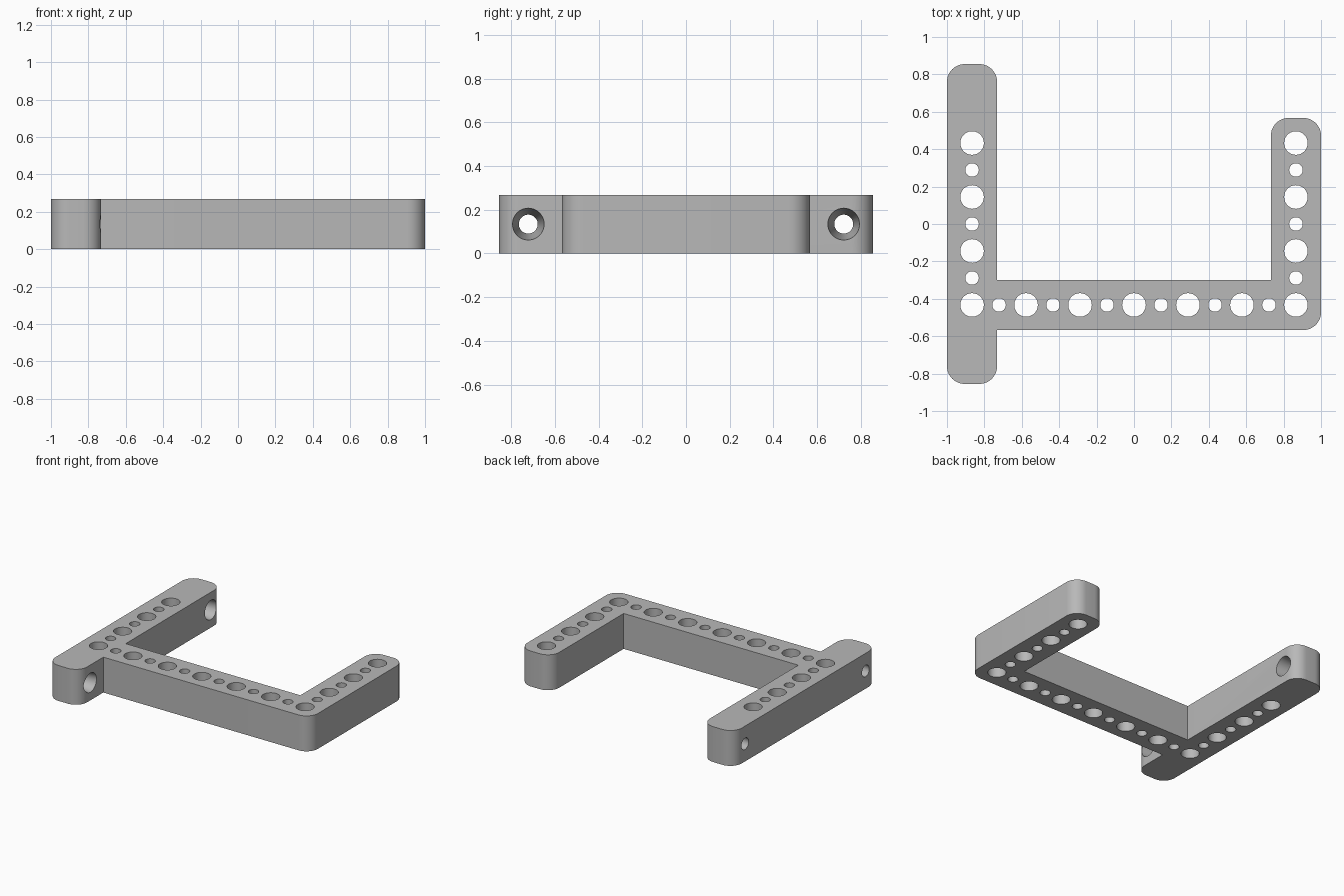
import bpy, bmesh, math
from mathutils import Matrix, Vector

cube = bpy.data.objects.get("Cube")
if cube:
    bpy.data.objects.remove(cube, do_unlink=True)

STEP = 0.1443          # hole pitch
HALF = 0.134           # half the bar width
HEIGHT = 2 * HALF
ARM_X = 6 * STEP       # centre lines of the two arms
ROW_Y = 3 * STEP       # first and last hole rows
END_Y = 0.855          # ends of the long arm
CORNER = 0.095

grey = bpy.data.materials.new("Grey plastic")
grey.use_nodes = True
grey.diffuse_color = (0.48, 0.48, 0.48, 1)
grey.node_tree.nodes["Principled BSDF"].inputs["Base Color"].default_value = (0.48, 0.48, 0.48, 1)


def make_object(name, bm):
    mesh = bpy.data.meshes.new(name)
    bm.to_mesh(mesh)
    bm.free()
    mesh.materials.append(grey)
    obj = bpy.data.objects.new(name, mesh)
    bpy.context.collection.objects.link(obj)
    return obj


def rounded(points, steps=10):
    """Replace each corner flagged True with a right-angle arc."""
    out = []
    for i, (x, y, is_round) in enumerate(points):
        p = Vector((x, y, 0))
        if not is_round:
            out.append(p)
            continue
        to_prev = (Vector((*points[i - 1][:2], 0)) - p).normalized()
        to_next = (Vector((*points[(i + 1) % len(points)][:2], 0)) - p).normalized()
        centre = p + (to_prev + to_next) * CORNER
        for k in range(steps + 1):
            a = math.pi / 2 * k / steps
            out.append(centre - (to_next * math.cos(a) + to_prev * math.sin(a)) * CORNER)
    return out


# Bracket body: long arm, cross bar and short arm in one outline
left_in, right_in = HALF - ARM_X, ARM_X - HALF
bar_low, bar_high = -ROW_Y - HALF, -ROW_Y + HALF
outline = [
    (-1, -END_Y, True), (left_in, -END_Y, True),
    (left_in, bar_low, False), (1, bar_low, True),
    (1, ROW_Y + HALF, True), (right_in, ROW_Y + HALF, True),
    (right_in, bar_high, False), (left_in, bar_high, False),
    (left_in, END_Y, True), (-1, END_Y, True),
]
bm = bmesh.new()
base = bm.faces.new([bm.verts.new(p) for p in rounded(outline)])
top = bmesh.ops.extrude_face_region(bm, geom=[base])
bmesh.ops.translate(bm, vec=(0, 0, HEIGHT),
                    verts=[v for v in top["geom"] if isinstance(v, bmesh.types.BMVert)])
bmesh.ops.recalc_face_normals(bm, faces=bm.faces)
bracket = make_object("bracket", bm)

# Vertical holes: alternating large and small along the bar and both arms
cutters = bmesh.new()


def cut(matrix, r1, r2, depth):
    bmesh.ops.create_cone(cutters, cap_ends=True, segments=40, radius1=r1,
                          radius2=r2, depth=depth, matrix=matrix)


spots = [(i, -3) for i in range(-6, 7)]
spots += [(side, j) for side in (-6, 6) for j in range(-2, 4)]
for i, j in spots:
    r = 0.063 if (i + j) % 2 and j % 2 or (i in (-6, 6) and j % 2) else 0.036
    cut(Matrix.Translation((i * STEP, j * STEP, HALF)), r, r, HEIGHT + 0.1)

# Tapered screw holes through the ends of the long arm, wide on the inner side
for y in (-5 * STEP, 5 * STEP):
    place = Matrix.Translation((-ARM_X, y, HALF)) @ Matrix.Rotation(math.pi / 2, 4, 'Y')
    cut(place, 0.041, 0.075, HEIGHT + 0.04)

cutter = make_object("hole_cutter", cutters)
cutter.hide_render = True

mod = bracket.modifiers.new("Holes", 'BOOLEAN')
mod.operation = 'DIFFERENCE'
mod.solver = 'EXACT'
mod.object = cutter
for o in bpy.context.selected_objects:
    o.select_set(False)
bpy.context.view_layer.objects.active = bracket
bracket.select_set(True)
bpy.ops.object.modifier_apply(modifier=mod.name)
bpy.data.objects.remove(cutter, do_unlink=True)
bpy.ops.object.shade_smooth_by_angle(angle=math.radians(30))
